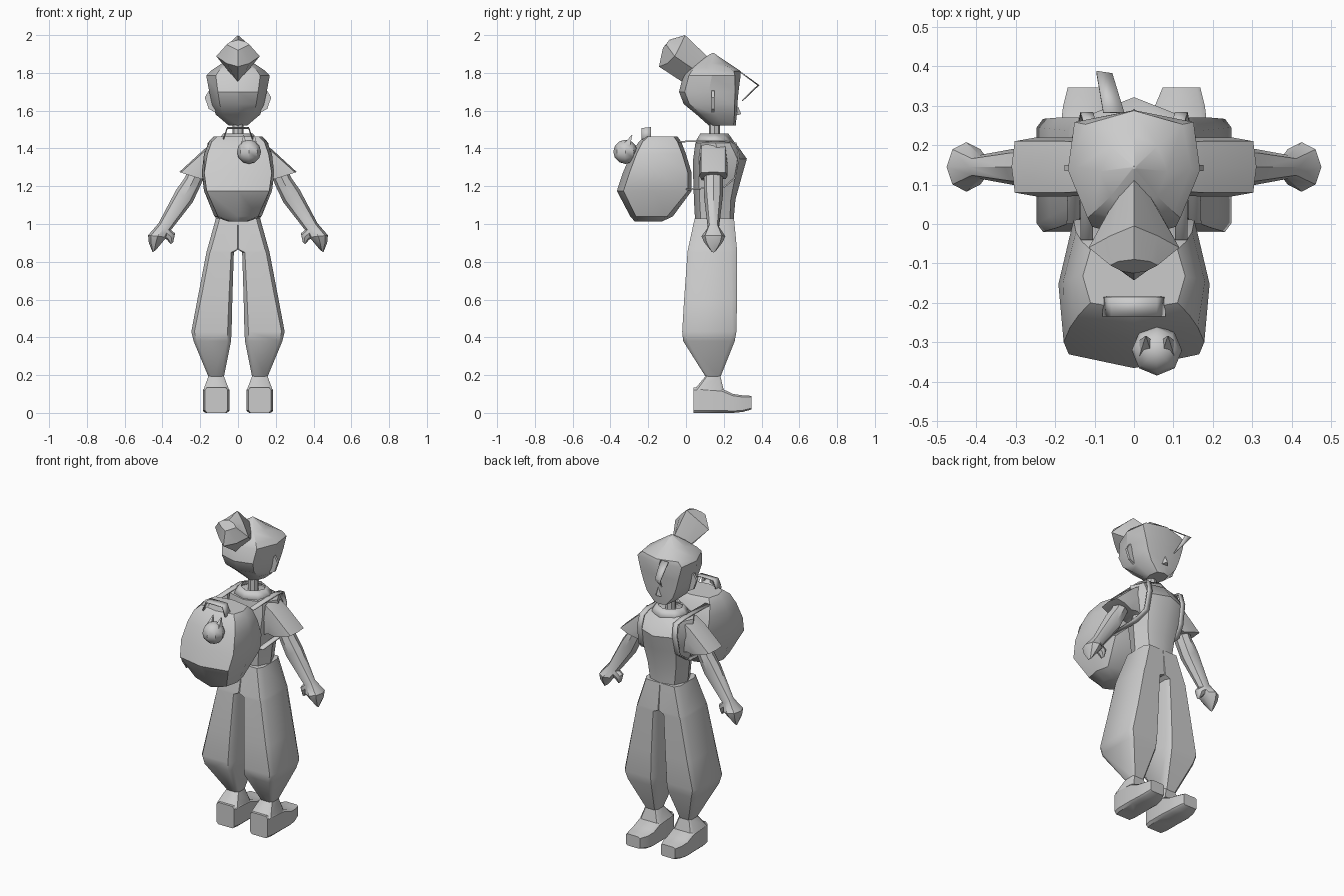
import bpy, bmesh, math

grey = bpy.data.materials.new("light_grey")
grey.diffuse_color = (0.6, 0.6, 0.6, 1)


def finish(name, bm, mirror=False, angle=40, thick=0):
    bmesh.ops.remove_doubles(bm, verts=bm.verts, dist=0.0003)
    bmesh.ops.recalc_face_normals(bm, faces=bm.faces)
    me = bpy.data.meshes.new(name)
    bm.to_mesh(me)
    bm.free()
    me.materials.append(grey)
    for p in me.polygons:
        p.use_smooth = True
    me.set_sharp_from_angle(angle=math.radians(angle))
    ob = bpy.data.objects.new(name, me)
    bpy.context.collection.objects.link(ob)
    if thick:
        ob.modifiers.new("thickness", 'SOLIDIFY').thickness = thick
    if mirror:
        ob.modifiers.new("mirror", 'MIRROR').use_clip = False
    return ob


def loft(name, rings, mirror=False, caps=True, angle=40, thick=0):
    bm = bmesh.new()
    vs = [[bm.verts.new(p) for p in r] for r in rings]
    n = len(rings[0])
    for a, b in zip(vs, vs[1:]):
        for i in range(n):
            j = (i + 1) % n
            bm.faces.new((a[i], a[j], b[j], b[i]))
    if caps:
        bm.faces.new(vs[0])
        bm.faces.new(vs[-1])
    return finish(name, bm, mirror, angle, thick)


def ribbon(name, left, right, mirror=False, thick=0.006):
    bm = bmesh.new()
    a = [bm.verts.new(p) for p in left]
    b = [bm.verts.new(p) for p in right]
    for i in range(len(a) - 1):
        bm.faces.new((a[i], a[i + 1], b[i + 1], b[i]))
    return finish(name, bm, mirror, 20, thick)


def body(z, hw, y0, y1, f=.7, d=.03, b=.7, e=.03):
    """Symmetric eight-point section: front corners f/d, back corners b/e."""
    ym = (y0 + y1) / 2
    return [(0, y1, z), (f * hw, y1 - d, z), (hw, ym, z), (b * hw, y0 + e, z),
            (0, y0, z), (-b * hw, y0 + e, z), (-hw, ym, z), (-f * hw, y1 - d, z)]


def chamfer(u0, u1, v0, v1, c=.2, ci=None):
    """Rectangle with cut corners; ci is the cut on the u0 side."""
    ci = c if ci is None else ci
    du, dv = (u1 - u0) / 2, (v1 - v0) / 2
    return [(u0 + ci * du, v0), (u1 - c * du, v0), (u1, v0 + c * dv), (u1, v1 - c * dv),
            (u1 - c * du, v1), (u0 + ci * du, v1), (u0, v1 - ci * dv), (u0, v0 + ci * dv)]


def limb(xo, zo, xi, zi, hy, p=1.0):
    """Eight-point section across an arm, from outer point to inner point."""
    out = []
    for i in range(8):
        t = i * math.pi / 4
        c, s = [math.copysign(abs(k) ** p, k) if abs(k) > 1e-6 else 0
                for k in (math.cos(t), math.sin(t))]
        out.append(((xo + xi) / 2 + c * (xo - xi) / 2, .145 + s * hy,
                    (zo + zi) / 2 + c * (zo - zi) / 2))
    return out


# Head with flat face
loft("head", [
    body(1.522, .05, .12, .264, .8, .012),
    body(1.58, .118, .055, .268, .75, .012),
    body(1.635, .138, -.012, .272, .8, .015),
    body(1.70, .152, -.037, .278, .85, .018),
    body(1.785, .168, -.015, .289, .9, .03),
    body(1.81, .145, .0, .288, .85, .035),
    body(1.85, .085, .04, .228),
    body(1.905, .004, .139, .147, .7, .001, .7, .001)], angle=30)

# Nose
loft("nose", [[(-.02, .268, 1.575), (.02, .268, 1.575), (0, .272, 1.63)],
              [(-.001, .292, 1.582), (.001, .292, 1.582), (0, .292, 1.584)]])

# Ears
loft("ear", [[(.12, y, 1.71), (.155, y, 1.705), (.176, y, 1.67), (.155, y, 1.61), (.12, y, 1.59)]
             for y in (.135, .15)], mirror=True)

# Hair bun leaning back
loft("hair_bun", [
    [(0, .115, 1.885), (.035, .08, 1.85), (.06, .04, 1.82), (.03, .01, 1.785),
     (0, -.016, 1.75), (-.03, .01, 1.785), (-.06, .04, 1.82), (-.035, .08, 1.85)],
    [(0, -.005, 2.0), (.06, -.03, 1.945), (.115, -.06, 1.888), (.06, -.10, 1.85),
     (0, -.143, 1.833), (-.06, -.10, 1.85), (-.115, -.06, 1.888), (-.06, -.03, 1.945)],
    [(0, -.09, 1.975), (.04, -.095, 1.965), (.06, -.105, 1.95), (.03, -.12, 1.935),
     (0, -.125, 1.92), (-.03, -.12, 1.935), (-.06, -.105, 1.95), (-.04, -.095, 1.965)]], angle=35)

# Hair lock over the forehead
ribbon("hair_lock",
       [(-.078, .285, 1.81), (-.095, .389, 1.735), (-.045, .30, 1.65)],
       [(-.025, .285, 1.81), (-.055, .383, 1.735), (-.040, .30, 1.65)])

# Neck and collar
loft("neck", [body(z, .03, .122, .18, .7, .008, .7, .008) for z in (1.42, 1.56)])
loft("collar", [body(1.435, .12, .05, .255), body(1.478, .078, .075, .225)],
     caps=False, thick=.006)

# Torso
loft("torso", [
    body(1.02, .117, .048, .252, .7, .02),
    body(1.13, .128, .042, .262, .75, .025),
    body(1.25, .15, .038, .295, .75, .035),
    body(1.345, .17, .038, .322, .75, .05),
    body(1.43, .16, .05, .262, .75, .03),
    body(1.452, .07, .085, .225, .7, .02)])

# Sleeves
loft("sleeve", [limb(.13, 1.43, .12, 1.22, .072, .4),
                limb(.18, 1.395, .15, 1.235, .075, .4),
                limb(.311, 1.275, .185, 1.235, .075, .4)], mirror=True)

# Arms, hands and thumbs
loft("arm", [limb(.25, 1.31, .17, 1.27, .05),
             limb(.285, 1.24, .20, 1.20, .05),
             limb(.328, 1.18, .24, 1.115, .05),
             limb(.42, 1.005, .365, .955, .03),
             limb(.476, .94, .375, .93, .063),
             limb(.472, .90, .395, .91, .05),
             limb(.452, .85, .435, .862, .012)], mirror=True)
loft("thumb", [limb(.42, .95, .375, .985, .03),
               limb(.375, .915, .333, .95, .026),
               limb(.356, .893, .343, .905, .012)], mirror=True)

# Baggy trousers, one leg mirrored
legs = [(1.03, 0, .117, .046, .254, .35, .01), (.865, 0, .163, .01, .27, .25, .05),
        (.85, .022, .167, .008, .27, .25, .2), (.60, .03, .215, -.01, .27, .2, .2),
        (.43, .034, .247, -.02, .267, .15, .2), (.38, .037, .235, -.015, .258, .18, .2),
        (.19, .075, .156, .105, .182, .3, .3)]
loft("trouser_leg", [[(x, y, z) for x, y in chamfer(a, b, c, d, k, ki)]
                     for z, a, b, c, d, k, ki in legs], mirror=True, angle=45)

# Shoes
shoe = [(.04, .055, .175, 0, .135), (.08, .045, .185, 0, .137), (.19, .045, .186, 0, .128),
        (.25, .046, .186, 0, .10), (.30, .053, .18, .005, .093), (.347, .073, .168, .018, .09)]
loft("shoe", [[(x, y, z) for x, z in chamfer(a, b, c, d)] for y, a, b, c, d in shoe], mirror=True)
loft("shoe_cuff", [[(x, y, z) for x, y in chamfer(a, b, c, d)] for z, a, b, c, d in
                   [(.12, .046, .184, .041, .20), (.195, .075, .156, .104, .182)]], mirror=True)

# Backpack
loft("backpack", [
    body(1.012, .05, -.27, -.13, .8, .02, .8, .02),
    body(1.04, .125, -.295, -.07, .85, .03, .85, .03),
    body(1.175, .18, -.366, .03, .8, .02, .92, .035),
    body(1.27, .192, -.335, .03, .8, .02, .93, .035),
    body(1.37, .18, -.292, .0, .82, .02, .9, .03),
    body(1.435, .155, -.25, -.025, .85, .02, .9, .02),
    body(1.463, .13, -.22, -.045, .85, .02, .85, .02)])

# Backpack carry handle
arch = [(-.08, 1.45), (-.058, 1.508), (.058, 1.508), (.08, 1.45)]
ribbon("backpack_handle", [(x, -.235, z) for x, z in arch],
       [(x, -.185, z + .005) for x, z in arch])

# Shoulder straps
path = [(-.04, 1.44), (.20, 1.445), (.268, 1.43), (.285, 1.36), (.262, 1.24), (.20, 1.19), (0, 1.18)]
xs = [.12, .12, .115, .12, .125, .15, .155]
ribbon("shoulder_strap", [(x - .016, y, z) for x, (y, z) in zip(xs, path)],
       [(x + .016, y, z) for x, (y, z) in zip(xs, path)], mirror=True, thick=.008)

# Round charm with two pointed ears
bm = bmesh.new()
bmesh.ops.create_uvsphere(bm, u_segments=8, v_segments=6, radius=.064)
for v in bm.verts:
    v.co.x += .058
    v.co.y -= .321
    v.co.z += 1.382
finish("charm", bm)
for i, cx in enumerate((.03, .086)):
    loft(f"charm_ear_{i + 1}", [
        [(cx - .016, -.335, 1.42), (cx + .016, -.335, 1.42),
         (cx + .016, -.295, 1.42), (cx - .016, -.295, 1.42)],
        [(cx - .001, -.286, 1.472), (cx + .001, -.286, 1.472),
         (cx + .001, -.284, 1.472), (cx - .001, -.284, 1.472)]])
